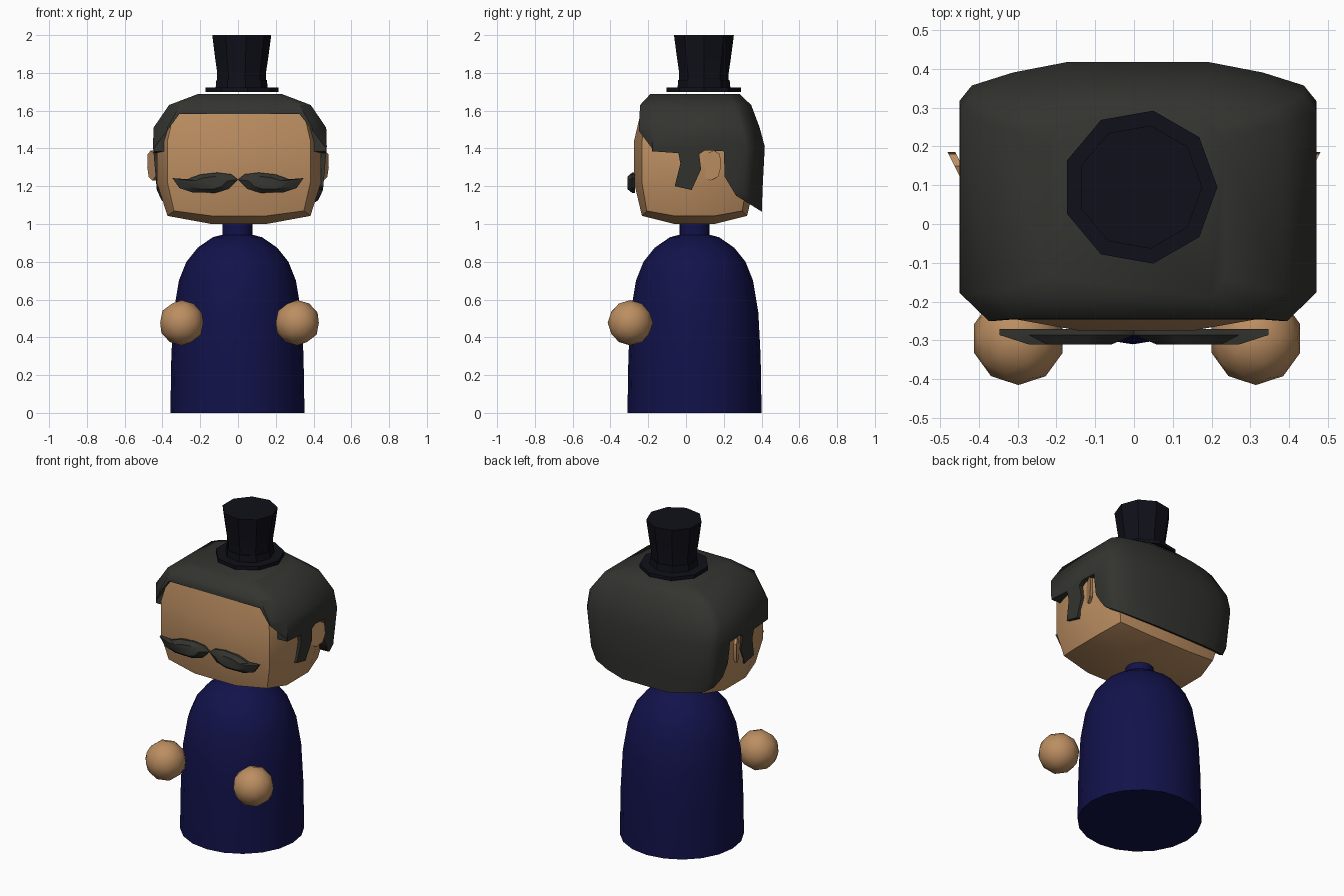
import bpy, bmesh
from math import sin, cos, pi, radians
from mathutils import Vector

if "Cube" in bpy.data.objects:
    bpy.data.objects.remove(bpy.data.objects["Cube"])


def material(name, rgb):
    m = bpy.data.materials.new(name)
    m.diffuse_color = (*rgb, 1)
    m.use_nodes = True
    m.node_tree.nodes["Principled BSDF"].inputs["Base Color"].default_value = m.diffuse_color
    return m


SKIN = material("skin", (0.5, 0.27, 0.12))
HAIR = material("hair", (0.033, 0.033, 0.029))
ROBE = material("robe", (0.006, 0.006, 0.07))
FELT = material("felt", (0.005, 0.005, 0.01))


def finish(name, bm, mat, angle=32):
    bmesh.ops.recalc_face_normals(bm, faces=bm.faces)
    me = bpy.data.meshes.new(name)
    bm.to_mesh(me)
    bm.free()
    ob = bpy.data.objects.new(name, me)
    bpy.context.collection.objects.link(ob)
    if mat:
        me.materials.append(mat)
    bpy.ops.object.select_all(action='DESELECT')
    ob.select_set(True)
    bpy.context.view_layer.objects.active = ob
    if angle:
        bpy.ops.object.shade_smooth_by_angle(angle=radians(angle))
    return ob


def loft(name, rings, mat, angle=32):
    """Skin a stack of equal-length rings and cap both ends."""
    bm = bmesh.new()
    vs = [[bm.verts.new(p) for p in r] for r in rings]
    n = len(vs[0])
    for a, b in zip(vs, vs[1:]):
        for i in range(n):
            bm.faces.new((a[i], a[(i + 1) % n], b[(i + 1) % n], b[i]))
    bm.faces.new(vs[0])
    bm.faces.new(vs[-1])
    return finish(name, bm, mat, angle)


def lathe(name, profile, centre, sides, mat, angle=32):
    cx, cy = centre
    loft(name, [[(cx + r * cos(2 * pi * i / sides), cy + r * sin(2 * pi * i / sides), z)
                 for i in range(sides)] for r, z in profile], mat, angle)


# body with neck
lathe("body", [(.355, 0), (.35, .3), (.338, .53), (.31, .7), (.27, .8), (.21, .875),
               (.13, .93), (.08, .943), (.08, 1.02)], (-.003, .045), 20, ROBE)

# hands
for side, x in (("left", -.298), ("right", .314)):
    bm = bmesh.new()
    bmesh.ops.create_icosphere(bm, subdivisions=2, radius=.12)
    bmesh.ops.translate(bm, verts=bm.verts, vec=(x, -.295, .477))
    finish(side + "_hand", bm, SKIN)

# head: 3x3 cube with edges and corners pulled in
bm = bmesh.new()
bmesh.ops.create_cube(bm, size=2)
bmesh.ops.subdivide_edges(bm, edges=bm.edges, cuts=2, use_grid_fill=True)
for v in bm.verts:
    outer = sum(abs(c) > .9 for c in v.co)
    k = {1: 1, 2: .87, 3: .79}[outer]
    v.co = Vector([c * k if abs(c) > .9 else c for c in v.co])
    v.co = Vector((.005 + v.co.x * .435, .045 + v.co.y * .32, 1.33 + v.co.z * .33))
finish("head", bm, SKIN)

# hair: lofted cap, trimmed by a side profile and a front hairline
section = [(-.84, -1), (.84, -1), (1, -.78), (1, .7), (.93, .82), (.7, .92), (.4, 1),
           (-.4, 1), (-.7, .92), (-.93, .82), (-1, .7), (-1, -.78)]
levels = [(1.03, .37, -.25, .40), (1.18, .44, -.25, .405), (1.41, .46, -.25, .417),
          (1.51, .457, -.25, .39), (1.63, .375, -.243, .345), (1.687, .225, -.19, .285)]
hair = loft("hair", [[(.01 + u * hx, (y0 + y1) / 2 + v * (y1 - y0) / 2, z) for u, v in section]
                     for z, hx, y0, y1 in levels], HAIR, 0)
side_cut = [(-.3, 1.46), (-.18, 1.385), (-.04, 1.375), (-.03, 1.32), (-.06, 1.2), (.03, 1.18),
            (.08, 1.29), (.07, 1.37), (.1, 1.39), (.2, 1.385), (.205, 1.25), (.265, 1.15),
            (.41, 1.06), (.5, 1.06), (.5, 1.8), (-.3, 1.8)]
front_cut = [(-.47, 1.37), (-.37, 1.5), (-.31, 1.583), (.325, 1.583), (.39, 1.5),
             (.49, 1.37), (.49, 1), (-.47, 1)]
cutters = [(loft("side_cutter", [[(x, y, z) for y, z in side_cut] for x in (-1, 1)], None, 0),
            'INTERSECT'),
           (loft("front_cutter", [[(x, y, z) for x, z in front_cut] for y in (-.5, -.18)], None, 0),
            'DIFFERENCE')]
bpy.ops.object.select_all(action='DESELECT')
hair.select_set(True)
bpy.context.view_layer.objects.active = hair
for cutter, op in cutters:
    cutter.hide_render = True
    mod = hair.modifiers.new("trim", 'BOOLEAN')
    mod.object, mod.operation, mod.solver = cutter, op, 'EXACT'
    bpy.ops.object.modifier_apply(modifier=mod.name)
    bpy.data.objects.remove(cutter)
bpy.ops.object.shade_smooth_by_angle(angle=radians(40))

# ears: thin slabs angled outward to the back
ear = [(.1, 1.25), (.13, 1.23), (.17, 1.25), (.185, 1.3), (.18, 1.37), (.15, 1.388),
       (.11, 1.375), (.095, 1.32)]
# moustache half outline
tache = [(0, 1.235), (.035, 1.263), (.11, 1.272), (.2, 1.262), (.27, 1.237), (.347, 1.243),
         (.31, 1.19), (.24, 1.167), (.12, 1.165), (.05, 1.185)]
for side, s in (("left", -1), ("right", 1)):
    loft(side + "_ear", [[(s * (.438 + (y - .1) * .5 - t), y, z) for y, z in ear]
                         for t in (0, .02)], SKIN)
    loft(side + "_moustache", [[(s * (.15 + (x - .15) * k), y, 1.217 + (z - 1.217) * k)
                                for x, z in tache]
                               for y, k in ((-.27, 1), (-.286, 1), (-.31, .62))], HAIR)

# hat: nine-sided brim, band and flared crown
hat = (.015, .095)
lathe("hat_brim", [(.2, 1.7), (.2, 1.722)], hat, 9, FELT)
lathe("hat_band", [(.142, 1.722), (.138, 1.763)], hat, 9, FELT)
lathe("hat_crown", [(.133, 1.72), (.133, 1.8), (.145, 1.88), (.161, 2.0)], hat, 9, FELT)
